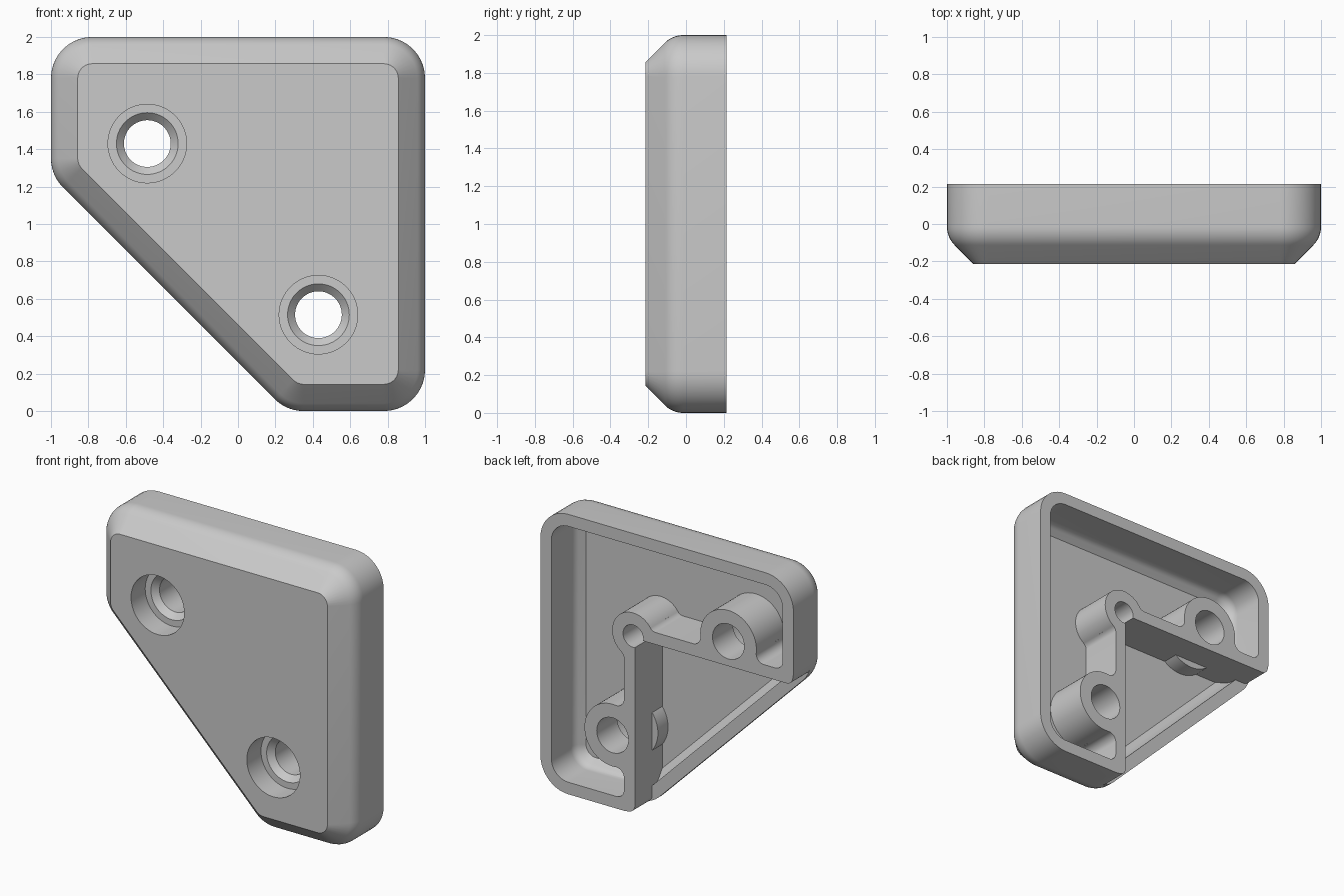
import bpy, bmesh, math
from mathutils import Vector

if "Cube" in bpy.data.objects:
    bpy.data.objects.remove(bpy.data.objects["Cube"])

FRONT, BACK, FLOOR, LEDGE = -0.215, 0.215, -0.095, 0.02
RADIUS, WALL = 0.22, 0.086
RIB_OUT = 0.746           # rib faces, measured from the square corner
RIB_IN = RIB_OUT - WALL
RELIEF, RELIEF_R = 0.733, 0.08   # corner relief centre and radius
BOSS_R = 0.222
SCREWS = [(1.485, 0.57), (0.57, 1.485)]
OUTLINE = [Vector(p) for p in [(-1, 1.26), (0.26, 0), (1, 0), (1, 2), (-1, 2)]]

grey = bpy.data.materials.new("grey plastic")
grey.use_nodes = True
colour = (0.59, 0.59, 0.59, 1)
grey.diffuse_color = colour
grey.node_tree.nodes["Principled BSDF"].inputs["Base Color"].default_value = colour


def make(name, loops):
    """Solid skinned through equal-length loops of 3D points."""
    bm = bmesh.new()
    rings = [[bm.verts.new(p) for p in loop] for loop in loops]
    n = len(rings[0])
    for a, b in zip(rings, rings[1:]):
        for i in range(n):
            j = (i + 1) % n
            bm.faces.new((a[i], a[j], b[j], b[i]))
    bm.faces.new(rings[0])
    bm.faces.new(rings[-1])
    bmesh.ops.recalc_face_normals(bm, faces=bm.faces)
    mesh = bpy.data.meshes.new(name)
    bm.to_mesh(mesh)
    bm.free()
    mesh.materials.append(grey)
    ob = bpy.data.objects.new(name, mesh)
    bpy.context.collection.objects.link(ob)
    return ob


def combine(target, other, operation):
    mod = target.modifiers.new("cut", "BOOLEAN")
    mod.operation, mod.solver, mod.object = operation, "EXACT", other
    bpy.context.view_layer.objects.active = target
    bpy.ops.object.modifier_apply(modifier=mod.name)
    bpy.data.objects.remove(other)


def outline(inset, y, steps=10):
    """Rounded outline loop, moved inward by inset."""
    pts = []
    for i, p in enumerate(OUTLINE):
        d1 = (p - OUTLINE[i - 1]).normalized()
        d2 = (OUTLINE[(i + 1) % len(OUTLINE)] - p).normalized()
        n1, n2 = Vector((-d1.y, d1.x)), Vector((-d2.y, d2.x))
        centre = p + (n1 + n2) / (1 + n1.dot(n2)) * RADIUS
        start = math.atan2(-n1.y, -n1.x)
        turn = math.acos(n1.dot(n2))
        for k in range(steps + 1):
            a = start + turn * k / steps
            q = centre + Vector((math.cos(a), math.sin(a))) * (RADIUS - inset)
            pts.append((q.x, y, q.y))
    return pts


def bend(inset, y, r, steps=8):
    """Rounded bend from a straight wall into a 45 degree slope; y is the sharp bend."""
    top = y + r * math.tan(math.pi / 8)
    return [(inset + r * (1 - math.cos(a)), top - r * math.sin(a))
            for a in (math.pi / 4 * k / steps for k in range(steps + 1))]


def box(u, v, y0=-0.3, y1=0.4):
    corners = [(u[0], v[0]), (u[1], v[0]), (u[1], v[1]), (u[0], v[1])]
    return make("box", [[(1 - a, y, 2 - b) for a, b in corners] for y in (y0, y1)])


def turned(u, v, profile, n=64):
    """Solid of revolution along y from (radius, y) pairs."""
    return make("turned", [[(1 - u + r * math.cos(t), y, 2 - v + r * math.sin(t))
                for t in (2 * math.pi * k / n for k in range(n))] for r, y in profile])


def cylinder(u, v, r, y0=-0.3, y1=0.4):
    return turned(u, v, [(r, y0), (r, y1)])


def add_rounded(target, u, v, centre, r, y0=-0.3, y1=0.4):
    """Add a mirrored pair of blocks, each hollowed by a cylinder."""
    spots = [(u, v, centre), (v, u, centre[::-1])]
    for a, b, c in spots:
        filler = box(a, b, y0, y1)
        combine(filler, cylinder(*c, r, -0.5, 0.6), "DIFFERENCE")
        combine(target, filler, "UNION")


def add_fillet(target, bu, bv, radius, r, side):
    """Concave fillet between a round boss and the rib's inner face."""
    fu = RIB_IN - r
    du, reach = fu - bu, radius + r
    fv = bv + side * math.sqrt(reach ** 2 - du ** 2)
    edge = bu + du * radius / reach
    add_rounded(target, (edge, RIB_IN + 0.04), (min(bv, fv), max(bv, fv)), (fu, fv), r)


# L-shaped rib with a rounded relief corner
rib = cylinder(RELIEF, RELIEF, RELIEF_R + WALL)
arm = [(RIB_IN, RIB_OUT), (RELIEF, 2.1)]
for u, v in (arm, arm[::-1]):
    combine(rib, box(u, v), "UNION")
add_fillet(rib, RELIEF, RELIEF, RELIEF_R + WALL, 0.05, 1)
for side in (-1, 1):
    add_fillet(rib, *SCREWS[1], BOSS_R, 0.06, side)

# Fillets where the ribs meet the outer wall
r, end = 0.06, 2 - WALL
add_rounded(rib, (RIB_IN - r, RIB_IN + 0.04), (end - r, end + 0.06),
            (RIB_IN - r, end - r), r)
combine(rib, box((RIB_OUT, 2.3), (RIB_OUT, 2.3), -0.5, 0.6), "DIFFERENCE")
combine(rib, cylinder(RELIEF, RELIEF, RELIEF_R, -0.5, 0.6), "DIFFERENCE")

# Hollow space, leaving out the rib and screw bosses
section = [(WALL, 0.3)] + bend(WALL, -0.038, 0.08) + [(0.143, FLOOR)]
cavity = make("cavity", [outline(d, y) for d, y in section])
combine(cavity, rib, "DIFFERENCE")
for u, v in SCREWS:
    combine(cavity, cylinder(u, v, BOSS_R), "DIFFERENCE")

# Outer body with chamfered front
section = [(0, BACK)] + bend(0, -0.072, 0.14) + [(0.143, FRONT)]
body = make("corner_cover", [outline(d, y) for d, y in section])
combine(body, cavity, "DIFFERENCE")

# Lowered ledge in the cut-away corner, with rounded rib ends
ledge = box((RIB_OUT, 2.3), (RIB_OUT, 2.3), LEDGE, 0.5)
r = 0.05
arc_u = 0.74 - RADIUS * math.tan(math.pi / 8)
end_u, reach = RIB_OUT - r, RADIUS - r
end_v = 2 - RADIUS + math.sqrt(reach ** 2 - (end_u - arc_u) ** 2)
touch_u = arc_u + (end_u - arc_u) * RADIUS / reach
add_rounded(ledge, (touch_u, RIB_OUT + 0.05), (end_v, 2.1), (end_u, end_v), r, LEDGE, 0.5)
combine(body, ledge, "DIFFERENCE")

# Counterbored screw holes
for u, v in SCREWS:
    hole = [(0.21, -0.3), (0.21, -0.055), (0.165, -0.055), (0.125, -0.015), (0.125, 0.4)]
    combine(body, turned(u, v, hole), "DIFFERENCE")

bpy.ops.object.select_all(action="DESELECT")
body.select_set(True)
bpy.context.view_layer.objects.active = body
bpy.ops.object.shade_smooth_by_angle(angle=math.radians(25))
